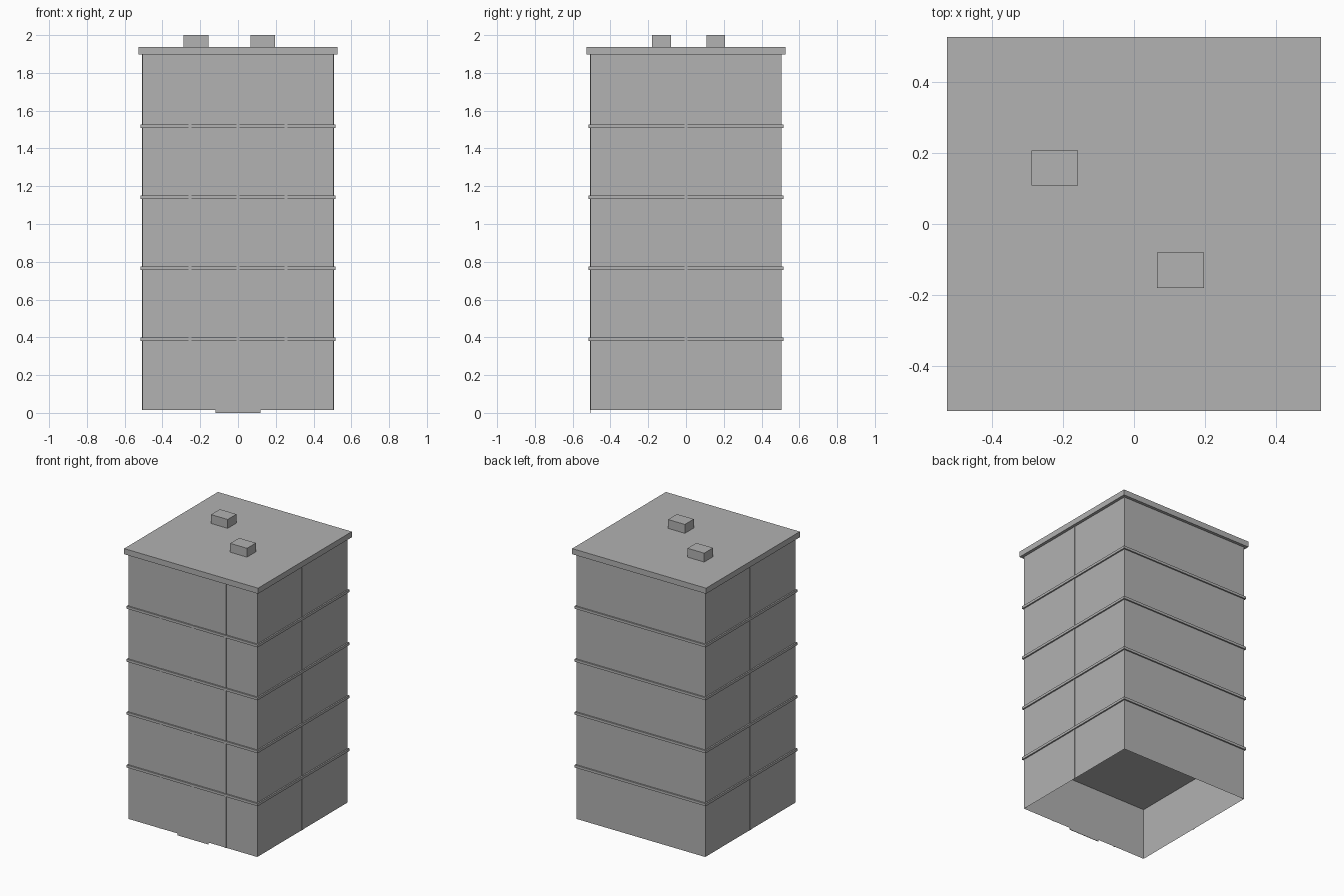
import bpy, bmesh

if "Cube" in bpy.data.objects:
    bpy.data.objects.remove(bpy.data.objects["Cube"])

concrete = bpy.data.materials.new("grey concrete")
concrete.diffuse_color = (0.445, 0.445, 0.445, 1)
concrete.use_nodes = True
concrete.node_tree.nodes["Principled BSDF"].inputs["Base Color"].default_value = concrete.diffuse_color

BASE, STOREY, FLOORS = 0.014, 0.376, 5
WALL, STRIP, BAND, ROOF = 0.505, 0.508, 0.515, 0.526
EAVES, ROOF_TOP = 1.897, 1.937


def box(name, x0, x1, y0, y1, z0, z1, open_ends=False):
    """Axis-aligned box; open_ends leaves out the top and bottom faces."""
    bm = bmesh.new()
    bmesh.ops.create_cube(bm, size=1)
    for v in bm.verts:
        v.co = (x1 if v.co.x > 0 else x0,
                y1 if v.co.y > 0 else y0,
                z1 if v.co.z > 0 else z0)
    bm.normal_update()
    if open_ends:
        ends = [f for f in bm.faces if abs(f.normal.z) > 0.5]
        bmesh.ops.delete(bm, geom=ends, context='FACES_ONLY')
    mesh = bpy.data.meshes.new(name)
    bm.to_mesh(mesh)
    bm.free()
    mesh.materials.append(concrete)
    obj = bpy.data.objects.new(name, mesh)
    bpy.context.collection.objects.link(obj)
    return obj


# Outer walls, open underneath
box("walls", -WALL, WALL, -WALL, WALL, BASE, EAVES, open_ends=True)

# Floor slabs that project as thin bands
for i in range(1, FLOORS):
    z = BASE + i * STOREY
    box("floor_slab", -BAND, BAND, -BAND, BAND, z - 0.009, z + 0.009)

# Vertical strips on the front; the middle one stops above the door
for x, bottom in ((-0.255, BASE), (0, 0.25), (0.255, BASE)):
    box("front_strip", x - 0.008, x + 0.008, -STRIP, -WALL, bottom, EAVES)

# One vertical strip on each side wall
for s in (-1, 1):
    xs = sorted((s * WALL, s * STRIP))
    box("side_strip", xs[0], xs[1], -0.008, 0.008, BASE, EAVES)

# Door threshold below the front wall
box("door_threshold", -0.12, 0.12, -WALL, -WALL + 0.003, 0, BASE)

# Overhanging roof slab and two rooftop units
box("roof_slab", -ROOF, ROOF, -ROOF, ROOF, EAVES, ROOF_TOP)
box("roof_unit_back", -0.288, -0.157, 0.108, 0.207, ROOF_TOP, 2.0)
box("roof_unit_front", 0.065, 0.197, -0.18, -0.08, ROOF_TOP, 2.0)
